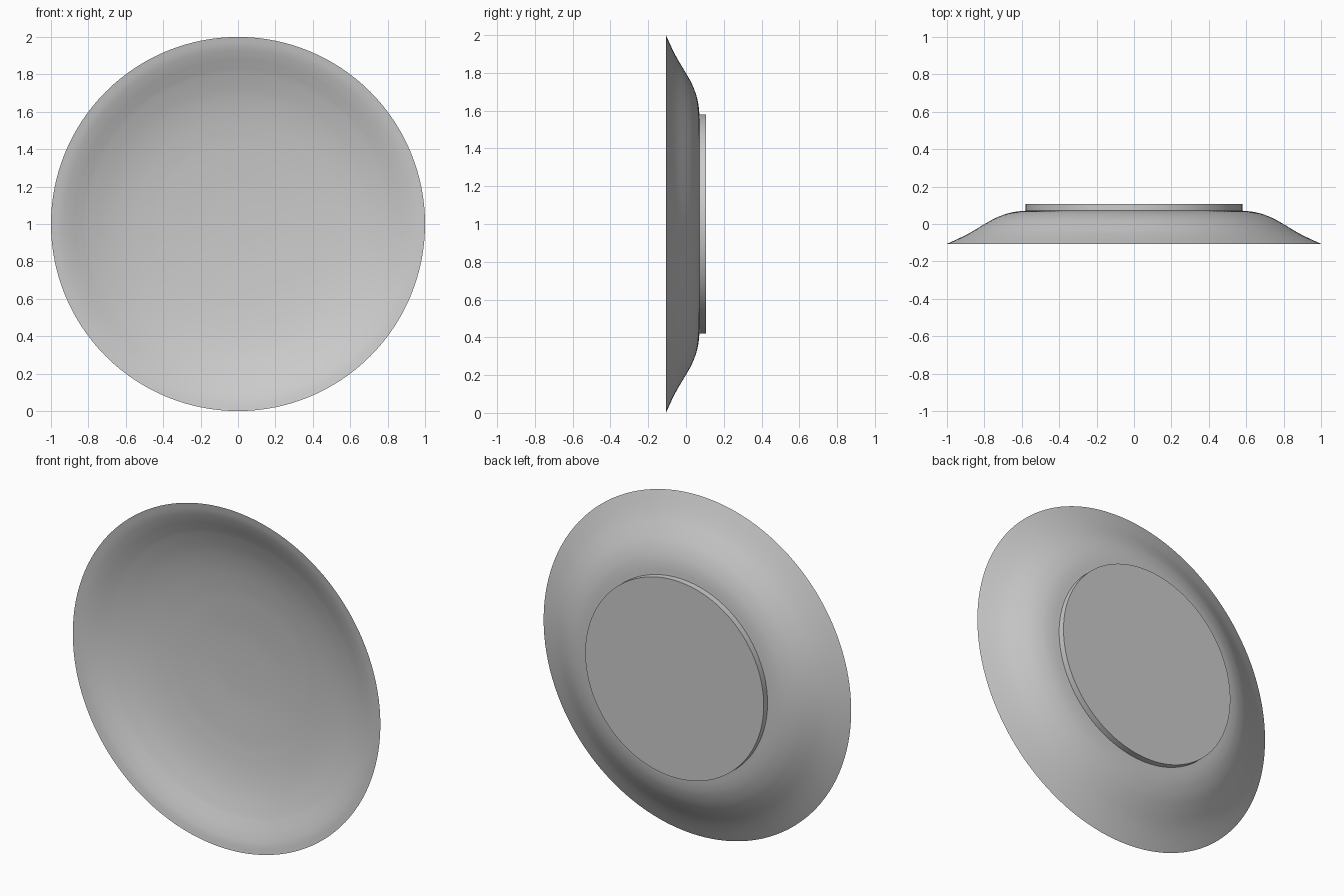
import bpy, bmesh, math
from mathutils import Vector, Matrix

if "Cube" in bpy.data.objects:
    bpy.data.objects.remove(bpy.data.objects["Cube"])


def smooth_path(points, steps=5):
    """Catmull-Rom curve through (radius, depth) points."""
    pts = [Vector(p) for p in points]
    pts = [2 * pts[0] - pts[1]] + pts + [2 * pts[-1] - pts[-2]]
    out = []
    for a, b, c, d in zip(pts, pts[1:], pts[2:], pts[3:]):
        for i in range(steps):
            t = i / steps
            out.append(0.5 * (2 * b + (c - a) * t + (2 * a - 5 * b + 4 * c - d) * t**2
                              + (3 * b - a - 3 * c + d) * t**3))
    return out + [pts[-2]]


def lathe(name, profile, segments=128):
    """Revolve a profile round the horizontal y axis through z = 1."""
    bm = bmesh.new()
    verts = [bm.verts.new((r, y, 0)) for r, y in profile]
    edges = [bm.edges.new(pair) for pair in zip(verts, verts[1:])]
    bmesh.ops.spin(bm, geom=verts + edges, cent=(0, 0, 0), axis=(0, 1, 0),
                   angle=math.tau, steps=segments, use_merge=False)
    bmesh.ops.remove_doubles(bm, verts=bm.verts, dist=1e-5)
    bmesh.ops.recalc_face_normals(bm, faces=bm.faces)
    bmesh.ops.transform(bm, matrix=Matrix.Translation((0, 0, 1)), verts=bm.verts)
    mesh = bpy.data.meshes.new(name)
    bm.to_mesh(mesh)
    bm.free()
    obj = bpy.data.objects.new(name, mesh)
    bpy.context.collection.objects.link(obj)
    bpy.context.view_layer.objects.active = obj
    obj.select_set(True)
    bpy.ops.object.shade_smooth_by_angle(angle=math.radians(35))
    return obj


# Evenly curving concave front, from centre out to the thin rim
front = smooth_path([(0, 0.068), (0.2, 0.064), (0.4, 0.050), (0.5, 0.039), (0.6, 0.023),
                     (0.7, -0.001), (0.8, -0.035), (0.85, -0.056), (0.9, -0.078),
                     (0.95, -0.096), (1, -0.106)])
# Flared back, from the rim in to the foot
back = smooth_path([(1, -0.106), (0.93, -0.074), (0.87, -0.043), (0.8, -0.001),
                    (0.74, 0.032), (0.68, 0.055), (0.63, 0.066), (0.58, 0.071)])
# Flat disc foot
foot = [(0.58, 0.107), (0, 0.107)]

lathe("plate", [tuple(p) for p in front + back[1:]] + foot)
